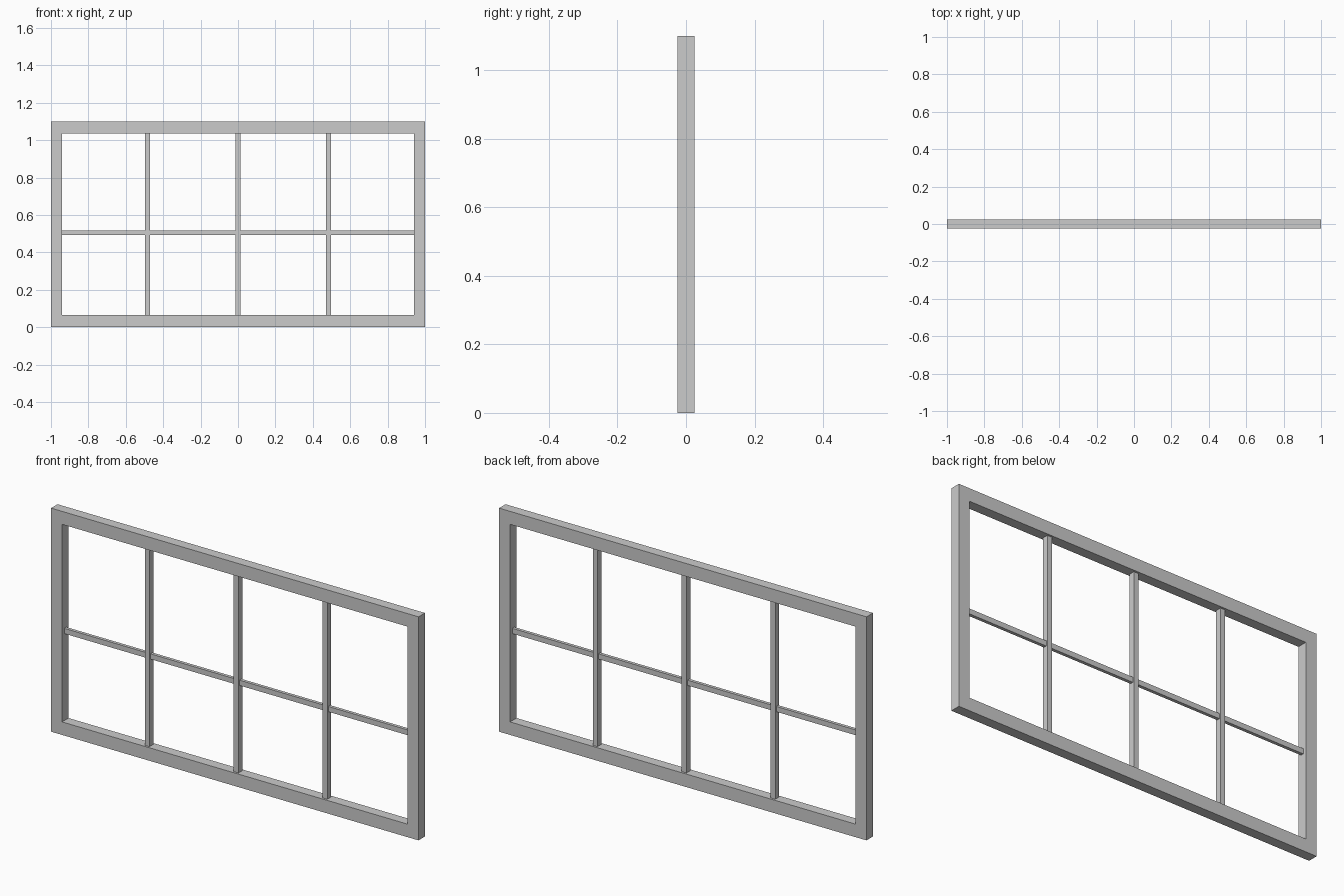
import bpy, bmesh

if "Cube" in bpy.data.objects:
    bpy.data.objects.remove(bpy.data.objects["Cube"])

W, H, D = 2.0, 1.10, 0.05      # overall size
SIDE, RAIL = 0.06, 0.064       # frame member widths
BAR = 0.026                    # glazing bar face width
BAR_Z = 0.505                  # height of the cross bar


def finish(name, bm):
    bmesh.ops.recalc_face_normals(bm, faces=bm.faces)
    mesh = bpy.data.meshes.new(name)
    bm.to_mesh(mesh)
    bm.free()
    obj = bpy.data.objects.new(name, mesh)
    bpy.context.collection.objects.link(obj)
    return obj


def box(name, center, size):
    bm = bmesh.new()
    bmesh.ops.create_cube(bm, size=1)
    bmesh.ops.scale(bm, vec=size, verts=bm.verts)
    obj = finish(name, bm)
    obj.location = center
    return obj


def rect(bm, half_x, z0, z1, y):
    return [bm.verts.new((x, y, z)) for x, z in
            ((-half_x, z0), (half_x, z0), (half_x, z1), (-half_x, z1))]


# Outer frame: one closed rectangular ring
bm = bmesh.new()
inner = (W / 2 - SIDE, RAIL, H - RAIL)
loops = [rect(bm, W / 2, 0, H, -D / 2), rect(bm, *inner, -D / 2),
         rect(bm, *inner, D / 2), rect(bm, W / 2, 0, H, D / 2)]
for k in range(4):
    a, b = loops[k], loops[(k + 1) % 4]
    for i in range(4):
        j = (i + 1) % 4
        bm.faces.new((a[i], a[j], b[j], b[i]))
finish("window_frame", bm)

# Upright glazing bars
for i in (-1, 0, 1):
    box(f"upright_bar_{i + 2}", (i * 0.484, 0, H / 2), (BAR, 0.03, H - 2 * RAIL))

# Thinner cross bar, set back between the uprights
box("cross_bar", (0, 0, BAR_Z), (W - 2 * SIDE, 0.016, BAR))
